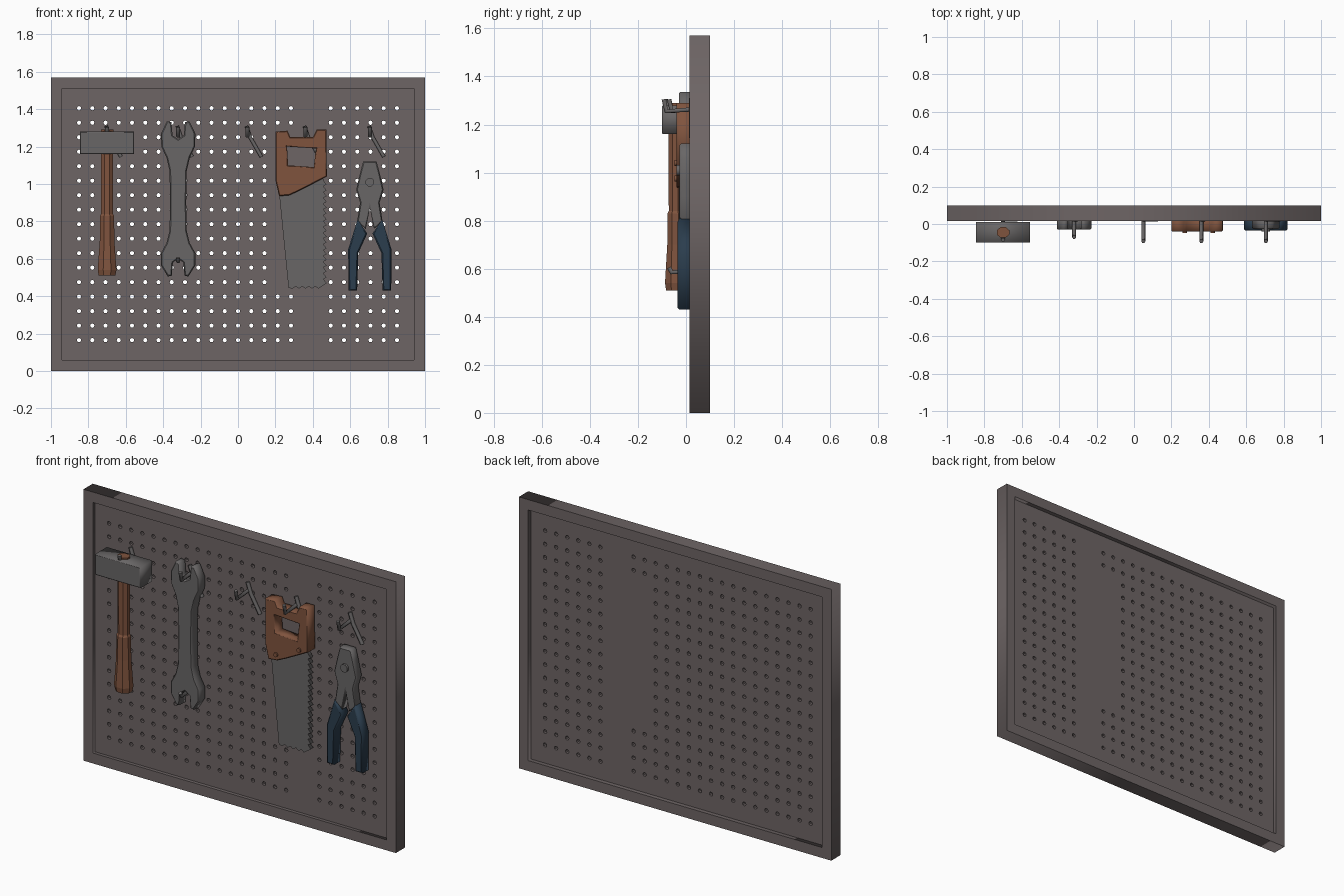
import bpy, bmesh, math
from mathutils import Vector

if "Cube" in bpy.data.objects:
    bpy.data.objects.remove(bpy.data.objects["Cube"])


def material(name, rgb):
    m = bpy.data.materials.new(name)
    m.diffuse_color = (*rgb, 1)
    m.use_nodes = True
    m.node_tree.nodes["Principled BSDF"].inputs["Base Color"].default_value = m.diffuse_color
    return m


BOARD = material("warm_grey_board", (0.155, 0.130, 0.130))
METAL = material("tool_metal", (0.140, 0.133, 0.133))
WOOD = material("orange_wood", (0.215, 0.088, 0.048))
BLUE = material("blue_grip", (0.024, 0.047, 0.075))


def to_mesh(name, curve, mat):
    """Turn a curve into a mesh object with one material."""
    tmp = bpy.data.objects.new(name + "_curve", curve)
    bpy.context.collection.objects.link(tmp)
    dg = bpy.context.evaluated_depsgraph_get()
    mesh = bpy.data.meshes.new_from_object(tmp.evaluated_get(dg))
    bpy.data.objects.remove(tmp)
    mesh.materials.clear()
    mesh.materials.append(mat)
    ob = bpy.data.objects.new(name, mesh)
    bpy.context.collection.objects.link(ob)
    return ob


def plate(name, outlines, y0, y1, mat, bevel=0.0):
    """Upright plate: (x, z) outlines (inner ones are holes) from y0 to y1."""
    cu = bpy.data.curves.new(name, 'CURVE')
    cu.dimensions = '2D'
    cu.fill_mode = 'BOTH'
    cu.extrude = (y1 - y0) / 2 - bevel
    cu.bevel_depth = bevel
    cu.bevel_resolution = 0
    cu.offset = -bevel
    for pts in outlines:
        sp = cu.splines.new('POLY')
        sp.points.add(len(pts) - 1)
        for p, (x, z) in zip(sp.points, pts):
            p.co = (x, z, 0, 1)
        sp.use_cyclic_u = True
    ob = to_mesh(name, cu, mat)
    for v in ob.data.vertices:
        x, z, d = v.co
        v.co = (x, (y0 + y1) / 2 - d, z)
    return ob


def rod(name, pts, r, mat):
    cu = bpy.data.curves.new(name, 'CURVE')
    cu.dimensions = '3D'
    cu.bevel_depth = r
    cu.bevel_resolution = 1
    cu.use_fill_caps = True
    sp = cu.splines.new('POLY')
    sp.points.add(len(pts) - 1)
    for p, co in zip(sp.points, pts):
        p.co = (*co, 1)
    return to_mesh(name, cu, mat)


def rect(x0, x1, z0, z1):
    return [(x0, z0), (x1, z0), (x1, z1), (x0, z1)]


def mirrored(half, cx):
    """Closed outline from a half profile that starts and ends on the axis."""
    return [(cx + x, z) for x, z in half] + [(cx - x, z) for x, z in half[-2:0:-1]]


def disc(cx, cz, r, n=8):
    return [(cx + r * math.cos(2 * math.pi * (i + .5) / n),
             cz + r * math.sin(2 * math.pi * (i + .5) / n)) for i in range(n)]


def mesh_object(name, bm, mat):
    me = bpy.data.meshes.new(name)
    bm.to_mesh(me)
    bm.free()
    me.materials.append(mat)
    ob = bpy.data.objects.new(name, me)
    bpy.context.collection.objects.link(ob)
    return ob


# Frame
plate("board_frame", [rect(-1, 1, 0, 1.57), rect(-0.94, 0.94, 0.06, 1.51)], 0.015, 0.10, BOARD)

# Pegboard panel: one cell per hole, outer cells stretched to the frame
NX, NZ, R = 25, 17, 0.0115
xs = [-0.85 + 1.70 * i / (NX - 1) for i in range(NX)]
zs = [0.165 + 1.24 * j / (NZ - 1) for j in range(NZ)]
bx = [-0.945] + [(a + b) / 2 for a, b in zip(xs, xs[1:])] + [0.945]
bz = [0.055] + [(a + b) / 2 for a, b in zip(zs, zs[1:])] + [1.515]
bm = bmesh.new()
for i, x in enumerate(xs):
    for j, z in enumerate(zs):
        x0, x1, z0, z1 = bx[i], bx[i + 1], bz[j], bz[j + 1]
        outer = [(x1, z), (x1, z1), (x, z1), (x0, z1), (x0, z), (x0, z0), (x, z0), (x1, z0)]
        ov = [bm.verts.new((a, 0.075, b)) for a, b in outer]
        behind_saw = 0.20 < x < 0.48 and 0.42 < z < 1.30
        if i in (17, 18) or behind_saw:
            bm.faces.new(ov)
            continue
        iv = [bm.verts.new((x + R * math.cos(k * math.pi / 4), 0.075,
                            z + R * math.sin(k * math.pi / 4))) for k in range(8)]
        for k in range(8):
            n = (k + 1) % 8
            bm.faces.new((ov[k], ov[n], iv[n], iv[k]))
bmesh.ops.remove_doubles(bm, verts=bm.verts, dist=1e-4)
bmesh.ops.recalc_face_normals(bm, faces=bm.faces)
# extrude the sheet forward to give it thickness
ext = bmesh.ops.extrude_face_region(bm, geom=bm.faces[:], use_keep_orig=True)
for v in [g for g in ext["geom"] if isinstance(g, bmesh.types.BMVert)]:
    v.co.y = 0.035
bmesh.ops.recalc_face_normals(bm, faces=bm.faces)
mesh_object("pegboard_panel", bm, BOARD)

# Hammer: block head and octagonal handle that swells at the grip
plate("hammer_head", [rect(-0.845, -0.555, 1.16, 1.28)], -0.10, 0.012, METAL, 0.004)
bm = bmesh.new()
rings = []
for z, r in ((1.29, 0.036), (0.84, 0.034), (0.83, 0.041), (0.70, 0.042), (0.54, 0.054), (0.51, 0.048)):
    rings.append([bm.verts.new((-0.70 + r * math.cos(math.pi * (k + .5) / 4),
                                -0.045 + 0.85 * r * math.sin(math.pi * (k + .5) / 4), z))
                  for k in range(8)])
for a, b in zip(rings, rings[1:]):
    for k in range(8):
        bm.faces.new((a[k], b[k], b[(k + 1) % 8], a[(k + 1) % 8]))
bm.faces.new(rings[0])
bm.faces.new(rings[-1][::-1])
bmesh.ops.recalc_face_normals(bm, faces=bm.faces)
mesh_object("hammer_handle", bm, WOOD)

# Wrench: double open-ended profile
wrench = [(0, 0.60), (0.028, 0.58), (0.034, 0.51), (0.055, 0.505), (0.092, 0.565), (0.092, 0.63),
          (0.062, 0.685), (0.046, 0.75), (0.043, 0.90), (0.046, 1.07), (0.062, 1.14), (0.090, 1.20),
          (0.092, 1.27), (0.060, 1.335), (0.036, 1.33), (0.030, 1.26), (0, 1.24)]
plate("wrench", [mirrored(wrench, -0.32)], -0.03, 0.03, METAL, 0.006)

# Saw: notched wooden handle with grip hole, toothed blade, two bolts
handle = [(0.20, 1.28), (0.265, 1.285), (0.28, 1.25), (0.40, 1.25), (0.42, 1.29), (0.472, 1.29),
          (0.475, 1.04), (0.33, 0.965), (0.275, 0.94), (0.22, 0.935), (0.20, 1.02)]
plate("saw_handle", [handle, [(0.268, 1.10), (0.405, 1.09), (0.417, 1.19), (0.262, 1.20)]],
      -0.04, 0.03, WOOD, 0.005)
blade = [(0.215, 1.0), (0.27, 0.445)]
for k in range(5):                                    # small teeth on the toe
    blade += [(0.29 + k * 0.035, 0.44), (0.31 + k * 0.035, 0.453)]
for k in range(18):                                   # cutting edge
    z = 0.47 + k * 0.031
    blade += [(0.474, z), (0.456, z + 0.022)]
blade += [(0.455, 1.06)]
plate("saw_blade", [blade], -0.012, 0.012, METAL)
for x, z in ((0.272, 0.975), (0.42, 1.04)):
    plate("saw_bolt", [disc(x, z, 0.013)], -0.048, -0.03, WOOD)

# Pliers: metal jaws, pivot and two bent grips
jaws = [(0, 1.12), (0.036, 1.12), (0.052, 1.06), (0.073, 0.97), (0.052, 0.90), (0.068, 0.80),
        (0.022, 0.76), (0, 0.87)]
plate("pliers_jaws", [mirrored(jaws, 0.705)], -0.027, 0.025, METAL, 0.006)
plate("pliers_pivot", [disc(0.705, 1.01, 0.024)], -0.04, -0.02, METAL)
for s, side in ((-1, "left"), (1, "right")):
    grip = [(0.066, 0.81), (0.014, 0.735), (0.062, 0.63), (0.068, 0.43), (0.114, 0.43), (0.116, 0.65)]
    plate("pliers_grip_" + side, [[(0.705 + s * x, z) for x, z in grip]], -0.035, 0.03, BLUE, 0.007)

# Hooks: upturned prong plus slanted brace lying on the panel
for x, reach in ((-0.70, 0.075), (-0.32, 0.06), (0.05, 0.082), (0.36, 0.082), (0.705, 0.082)):
    rod("hook_prong", [(x, 0.05, 1.265), (x, -reach, 1.255), (x, -reach - 0.01, 1.305)], 0.011, METAL)
    rod("hook_brace", [(x - 0.005, 0.024, 1.31), (x + 0.015, 0.024, 1.25), (x + 0.075, 0.024, 1.145)],
        0.011, METAL)
rod("lower_hook", [(-0.32, 0.05, 0.59), (-0.32, -0.06, 0.585), (-0.32, -0.07, 0.605)], 0.011, METAL)
